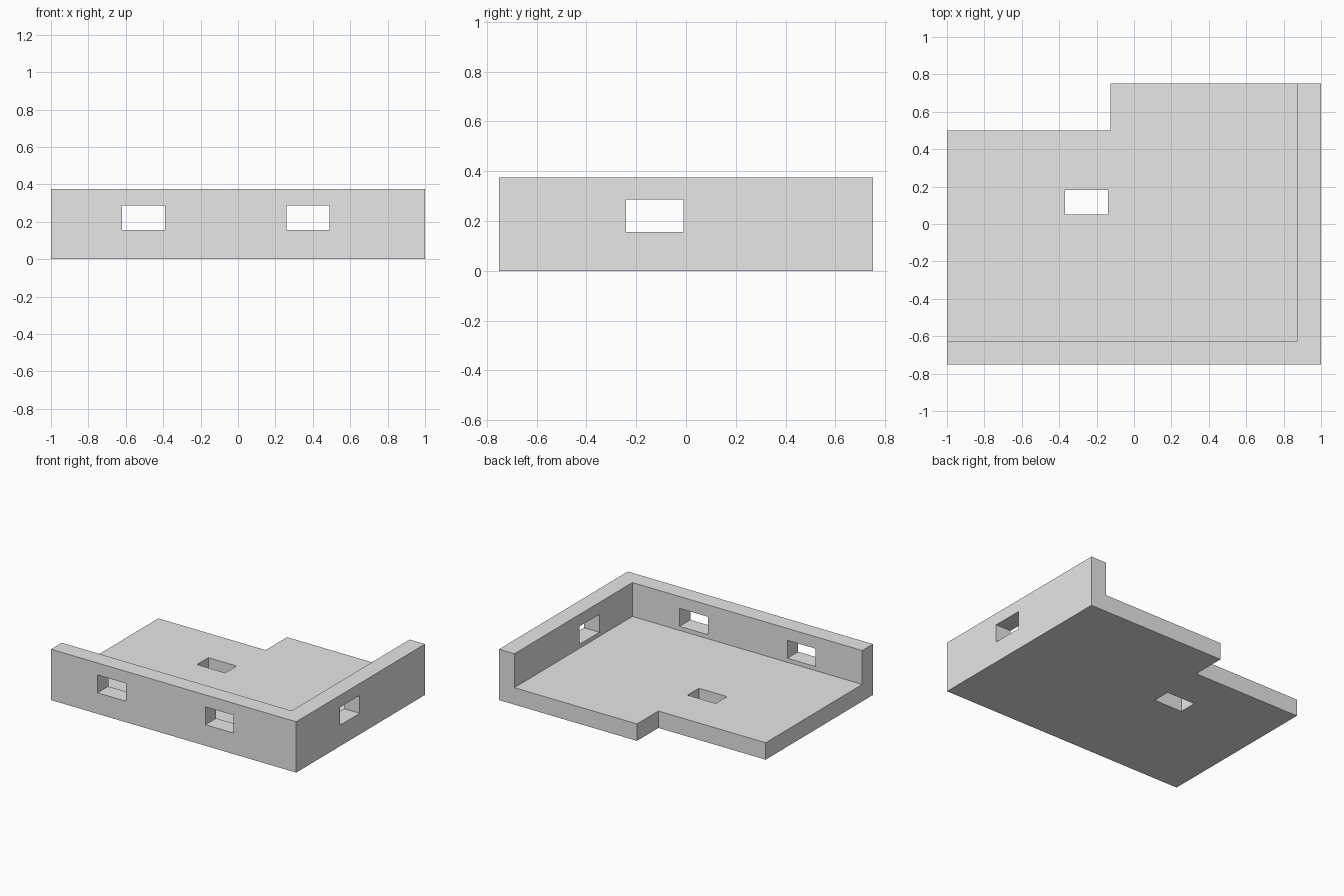
import bpy
import bmesh

cube = bpy.data.objects.get("Cube")
if cube:
    bpy.data.objects.remove(cube, do_unlink=True)

grey = bpy.data.materials.new("plain grey")
grey.use_nodes = True
grey.diffuse_color = (0.8, 0.8, 0.8, 1)
grey.node_tree.nodes["Principled BSDF"].inputs["Base Color"].default_value = (0.8, 0.8, 0.8, 1)


def prism(name, outline, z0, z1):
    """Extrude a plan outline between two heights."""
    bm = bmesh.new()
    face = bm.faces.new([bm.verts.new((x, y, z0)) for x, y in outline])
    top = bmesh.ops.extrude_face_region(bm, geom=[face])["geom"]
    verts = [v for v in top if isinstance(v, bmesh.types.BMVert)]
    bmesh.ops.translate(bm, verts=verts, vec=(0, 0, z1 - z0))
    bmesh.ops.recalc_face_normals(bm, faces=bm.faces)
    mesh = bpy.data.meshes.new(name)
    bm.to_mesh(mesh)
    bm.free()
    mesh.materials.append(grey)
    obj = bpy.data.objects.new(name, mesh)
    bpy.context.collection.objects.link(obj)
    return obj


def box(name, x0, x1, y0, y1, z0, z1):
    return prism(name, [(x0, y0), (x1, y0), (x1, y1), (x0, y1)], z0, z1)


def combine(target, other, operation):
    """Apply a boolean and remove the helper solid."""
    mod = target.modifiers.new(operation.title(), 'BOOLEAN')
    mod.operation = operation
    mod.solver = 'EXACT'
    mod.object = other
    bpy.context.view_layer.objects.active = target
    bpy.ops.object.modifier_apply(modifier=mod.name)
    bpy.data.objects.remove(other, do_unlink=True)


W, D, H = 1.0, 0.75, 0.375      # half width, half depth, wall height
T = 0.125                       # wall and floor thickness

# Notched floor slab, cut out of the full block along with the room space
shell = box("room_shell", -W, W, -D, D, 0, H)
combine(shell, box("room_space", -W - T, W - T, -D + T, D + T, T, H + T), 'DIFFERENCE')
combine(shell, box("corner_notch", -W - T, -T, 0.5, D + T, -T, H), 'DIFFERENCE')

# Two front windows, one side window and a floor opening
for x in (-0.62, 0.26):
    combine(shell, box("front_window", x, x + 0.23, -D - T, -D + 2 * T, 0.155, 0.287), 'DIFFERENCE')
combine(shell, box("side_window", W - 2 * T, W + T, -0.24, -0.01, 0.155, 0.287), 'DIFFERENCE')
combine(shell, box("floor_opening", -0.37, -0.14, 0.05, 0.183, -T, 2 * T), 'DIFFERENCE')
